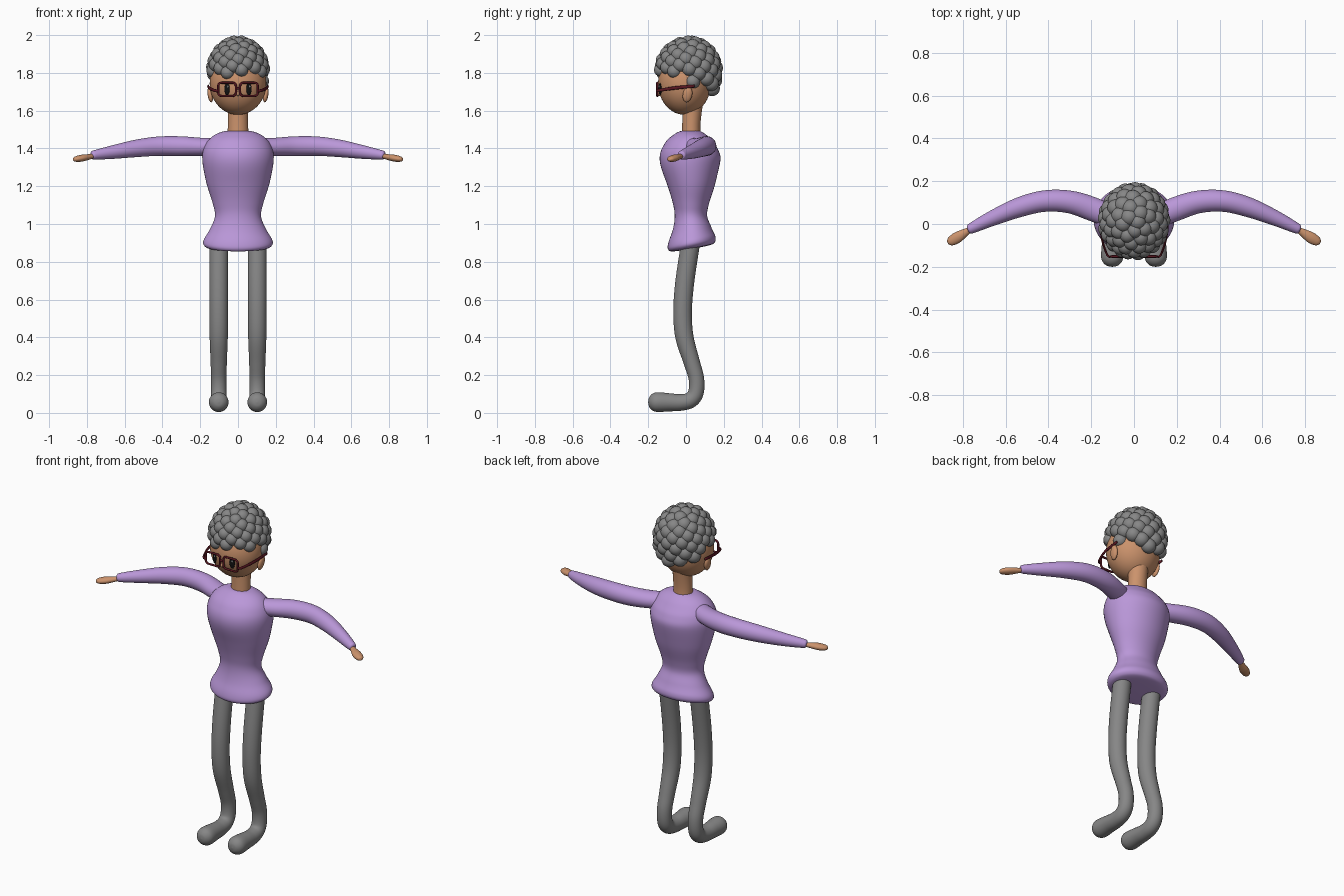
import bpy, bmesh, math
from mathutils import Vector, Matrix

cube = bpy.data.objects.get("Cube")
if cube:
    bpy.data.objects.remove(cube, do_unlink=True)


def material(name, r, g, b):
    m = bpy.data.materials.new(name)
    m.use_nodes = True
    m.diffuse_color = (r, g, b, 1)
    m.node_tree.nodes["Principled BSDF"].inputs["Base Color"].default_value = (r, g, b, 1)
    return m


SKIN = material("skin", 0.60, 0.29, 0.15)
LILAC = material("lilac knit", 0.49, 0.31, 0.69)
GREY = material("grey", 0.24, 0.24, 0.24)
RED = material("dark red", 0.10, 0.008, 0.015)
BLACK = material("black", 0.006, 0.006, 0.006)
WHITE = material("white", 0.8, 0.8, 0.8)


def finish(name, bm, mat):
    bmesh.ops.recalc_face_normals(bm, faces=bm.faces)
    mesh = bpy.data.meshes.new(name)
    bm.to_mesh(mesh)
    bm.free()
    mesh.materials.append(mat)
    for p in mesh.polygons:
        p.use_smooth = True
    obj = bpy.data.objects.new(name, mesh)
    bpy.context.scene.collection.objects.link(obj)
    return obj


def add_ball(bm, loc, radii, rot=None, detail=4):
    m = Matrix.Translation(loc) @ (rot or Matrix()) @ Matrix.Diagonal((*radii, 1))
    bmesh.ops.create_icosphere(bm, subdivisions=detail, radius=1, matrix=m)


def ball(name, loc, radii, mat, rot=None, detail=4):
    bm = bmesh.new()
    add_ball(bm, loc, radii, rot, detail)
    return finish(name, bm, mat)


def smooth_path(pts, steps):
    """Catmull-Rom curve through points of any dimension."""
    pts = [Vector(p) for p in pts]
    pts = [pts[0]] + pts + [pts[-1]]
    out = []
    for a, b, c, d in zip(pts, pts[1:], pts[2:], pts[3:]):
        for i in range(steps):
            t = i / steps
            out.append(0.5 * (2 * b + (c - a) * t + (2 * a - 5 * b + 4 * c - d) * t ** 2
                              + (3 * b - a - 3 * c + d) * t ** 3))
    return out + [pts[-1]]


def loft(name, pts, mat, ref, steps=6, sides=32):
    """Sweep ellipses along points (x, y, z, radius along ref, other radius)."""
    path = smooth_path(pts, steps)
    centres = [Vector(p[:3]) for p in path]
    bm = bmesh.new()
    rings = []
    for i, p in enumerate(path):
        t = (centres[min(i + 1, len(path) - 1)] - centres[max(i - 1, 0)]).normalized()
        u = Vector(ref)
        u = (u - t * u.dot(t)).normalized()
        v = t.cross(u)
        ring = []
        for k in range(sides):
            a = math.tau * k / sides
            ring.append(bm.verts.new(centres[i] + u * (math.cos(a) * max(p[3], 0.002))
                                     + v * (math.sin(a) * max(p[4], 0.002))))
        rings.append(ring)
    for r, s in zip(rings, rings[1:]):
        for k in range(sides):
            j = (k + 1) % sides
            bm.faces.new((r[k], r[j], s[j], s[k]))
    bm.faces.new(rings[0])
    bm.faces.new(rings[-1])
    return finish(name, bm, mat)


# Sweater body, with a hem that dips at the front
torso = loft("sweater_body", [
    (0, .03, 1.495, .03, .02), (0, .03, 1.488, .085, .06), (0, .028, 1.46, .14, .10),
    (0, .024, 1.41, .178, .142), (0, .022, 1.34, .189, .161), (0, .027, 1.22, .168, .130),
    (0, .026, 1.11, .134, .096), (0, .026, 1.04, .122, .086), (0, .03, .97, .150, .104),
    (0, .03, .915, .182, .125), (0, .03, .885, .178, .124), (0, .03, .872, .14, .10),
    (0, .03, .868, .02, .02)], LILAC, (1, 0, 0), sides=48)
for v in torso.data.vertices:
    v.co.z += 0.17 * (v.co.y - 0.03) * min(1, max(0, (1.04 - v.co.z) / 0.12))

# Neck and head
loft("neck", [(0, .028, 1.44, .056, .05), (0, .028, 1.52, .054, .048),
              (0, .032, 1.60, .054, .052), (0, .04, 1.70, .06, .06)], SKIN, (1, 0, 0))
ball("head", (0, -.008, 1.745), (.15, .14, .167), SKIN)
ball("nose", (0, -.143, 1.69), (.012, .014, .013), SKIN, detail=3)

# Curly hair: balls spread over a dome, reaching lower at the back
hair = bmesh.new()
count = 120
for i in range(count):
    h = 1 - 2 * (i + 0.5) / count
    r = math.sqrt(1 - h * h)
    a = i * math.pi * (3 - math.sqrt(5))
    x, y = .132 * r * math.cos(a), .01 + .145 * r * math.sin(a)
    z = 1.81 + (.15 if h > 0 else .2) * h
    back = min(1, max(0, (y + .03) / .13))
    if z > 1.795 - .08 * back:
        add_ball(hair, (x, y, z), [.039 + .003 * math.sin(i * 2.4)] * 3, detail=3)
finish("curly_hair", hair, GREY)

# Bridge of the glasses
loft("glasses_bridge", [(-.012, -.152, 1.718, .006, .006), (.012, -.152, 1.718, .006, .006)],
     RED, (0, 0, 1), 2, 12)


def lens_frame(name, cx):
    """Rounded rectangular rim as a bevelled curve turned into a mesh."""
    curve = bpy.data.curves.new(name, "CURVE")
    curve.dimensions = "3D"
    curve.bevel_depth = .006
    curve.bevel_resolution = 2
    spline = curve.splines.new("POLY")
    corners = []
    for q, (sx, sz) in enumerate(((1, 1), (-1, 1), (-1, -1), (1, -1))):
        for k in range(4):
            a = math.pi / 2 * (q + k / 3)
            corners.append((cx + sx * .03 + .017 * math.cos(a), -.152,
                            1.713 + sz * .018 + .017 * math.sin(a), 1))
    spline.points.add(len(corners) - 1)
    for p, co in zip(spline.points, corners):
        p.co = co
    spline.use_cyclic_u = True
    temp = bpy.data.objects.new(name, curve)
    bpy.context.scene.collection.objects.link(temp)
    bpy.context.view_layer.update()
    bm = bmesh.new()
    bm.from_mesh(temp.to_mesh())
    temp.to_mesh_clear()
    bpy.data.objects.remove(temp, do_unlink=True)
    finish(name, bm, RED)


# Paired parts
for side, s in (("left", 1), ("right", -1)):
    # Face
    tilt = Matrix.Rotation(s * .38, 4, "Z")
    ball(side + "_eye", (s * .058, -.137, 1.715), (.015, .006, .033), BLACK, tilt, 3)
    ball(side + "_eye_glint", (s * .058 + .004, -.143, 1.728), (.004, .002, .006), WHITE, tilt, 2)
    ball(side + "_ear", (s * .147, .008, 1.685), (.014, .025, .042), SKIN,
         Matrix.Rotation(s * .15, 4, "Y") @ Matrix.Rotation(-.2, 4, "X"), 3)

    # Glasses
    lens_frame(side + "_lens_frame", s * .058)
    loft(side + "_glasses_temple", [
        (s * .105, -.152, 1.705, .008, .005), (s * .125, -.145, 1.707, .008, .005),
        (s * .152, -.06, 1.72, .009, .005), (s * .158, .045, 1.73, .008, .005)],
        RED, (0, 0, 1), 4, 12)

    # Sleeve and hand
    loft(side + "_sleeve", [
        (s * .08, .02, 1.41, .045, .05), (s * .19, .068, 1.408, .048, .056),
        (s * .30, .103, 1.412, .052, .053), (s * .42, .107, 1.412, .051, .050),
        (s * .54, .077, 1.400, .046, .046), (s * .66, .028, 1.381, .036, .036),
        (s * .75, -.015, 1.367, .026, .026), (s * .772, -.026, 1.363, .020, .020),
        (s * .777, -.028, 1.362, .003, .003)], LILAC, (0, 0, 1))
    loft(side + "_hand", [
        (s * .755, -.018, 1.362, .010, .010), (s * .785, -.037, 1.356, .014, .017),
        (s * .825, -.062, 1.349, .018, .026), (s * .855, -.08, 1.344, .015, .022),
        (s * .868, -.088, 1.342, .009, .012), (s * .871, -.09, 1.342, .002, .002)],
        SKIN, (0, 0, 1))

    # Trouser leg running into the foot
    leg = [(.03, .93, .05), (.018, .86, .05), (-.008, .68, .05), (-.018, .53, .049),
           (-.008, .40, .048), (.03, .27, .043), (.055, .18, .041), (.052, .105, .041),
           (.022, .067, .042), (-.03, .055, .044), (-.09, .056, .048), (-.15, .057, .052),
           (-.178, .057, .044), (-.195, .057, .025), (-.2, .057, .003)]
    loft(side + "_leg", [(s * .102, y, z, r, r) for y, z, r in leg], GREY, (1, 0, 0))
